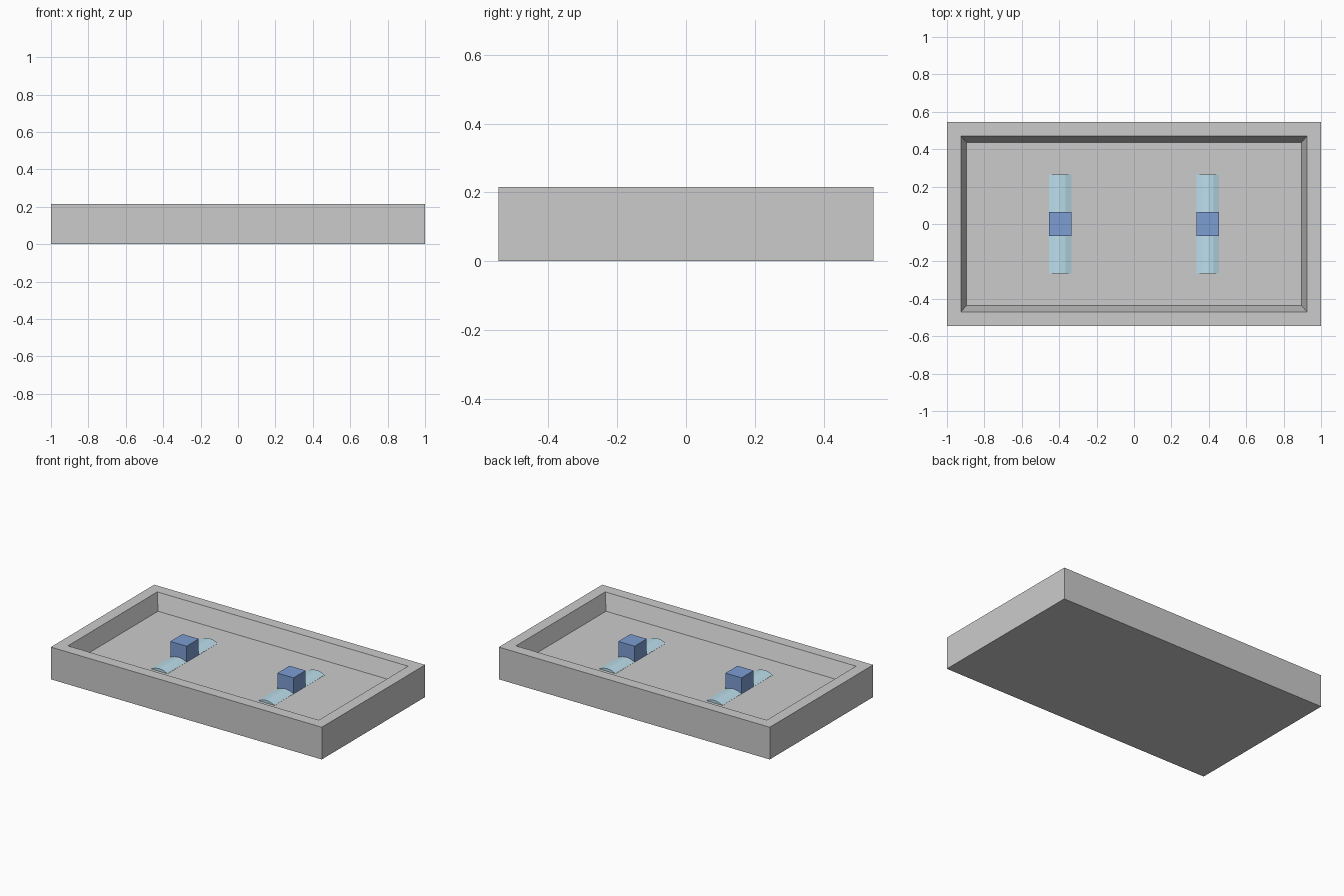
import bpy, bmesh
from math import sin, cos, pi

if "Cube" in bpy.data.objects:
    bpy.data.objects.remove(bpy.data.objects["Cube"])

L, W, H = 1.0, 0.545, 0.215      # tray half length, half width, height
IL, IW, FLOOR = 0.895, 0.435, 0.108


def material(name, color):
    m = bpy.data.materials.new(name)
    m.diffuse_color = color
    m.use_nodes = True
    m.node_tree.nodes["Principled BSDF"].inputs["Base Color"].default_value = m.diffuse_color
    return m


def finish(bm, name, mat=None):
    bmesh.ops.recalc_face_normals(bm, faces=bm.faces)
    me = bpy.data.meshes.new(name)
    bm.to_mesh(me)
    bm.free()
    ob = bpy.data.objects.new(name, me)
    bpy.context.collection.objects.link(ob)
    if mat:
        me.materials.append(mat)
    return ob


def box(bm, hx, hy, z0, z1, cx=0):
    geo = bmesh.ops.create_cube(bm, size=1)
    for v in geo["verts"]:
        v.co = (cx + v.co.x * 2 * hx, v.co.y * 2 * hy, z0 + (v.co.z + 0.5) * (z1 - z0))


# Tray: block with a rectangular recess pushed down from an inset top face
bm = bmesh.new()
box(bm, L, W, 0, H)
top = max(bm.faces, key=lambda f: f.calc_center_median().z)
bmesh.ops.inset_region(bm, faces=[top], thickness=L - IL)
bm.faces.ensure_lookup_table()
r = bmesh.ops.extrude_face_region(bm, geom=[top])
bmesh.ops.delete(bm, geom=[top], context='FACES_ONLY')
for v in [g for g in r["geom"] if isinstance(g, bmesh.types.BMVert)]:
    v.co = (IL if v.co.x > 0 else -IL, IW if v.co.y > 0 else -IW, FLOOR)
finish(bm, "tray")

light = material("light_blue", (0.50, 0.73, 0.84, 1))
dark = material("dark_blue", (0.20, 0.34, 0.65, 1))

for side, cx in (("left", -0.395), ("right", 0.395)):
    # Low rounded strip lying on the tray floor
    bm = bmesh.new()
    n = 4
    profile = [(cx - 0.06, FLOOR - 0.02)]
    for i in range(n + 1):
        t = -1 + 2 * i / n
        profile.append((cx + 0.06 * t, FLOOR + 0.001 + 0.017 * (1 - t * t)))
    profile.append((cx + 0.06, FLOOR - 0.02))
    face = bm.faces.new([bm.verts.new((x, -0.265, z)) for x, z in profile])
    r = bmesh.ops.extrude_face_region(bm, geom=[face])
    bmesh.ops.translate(bm, vec=(0, 0.53, 0),
                        verts=[g for g in r["geom"] if isinstance(g, bmesh.types.BMVert)])
    finish(bm, side + "_strip", light)

    # Block standing on the middle of the strip
    bm = bmesh.new()
    box(bm, 0.06, 0.064, FLOOR - 0.02, H, cx)
    finish(bm, side + "_block", dark)
